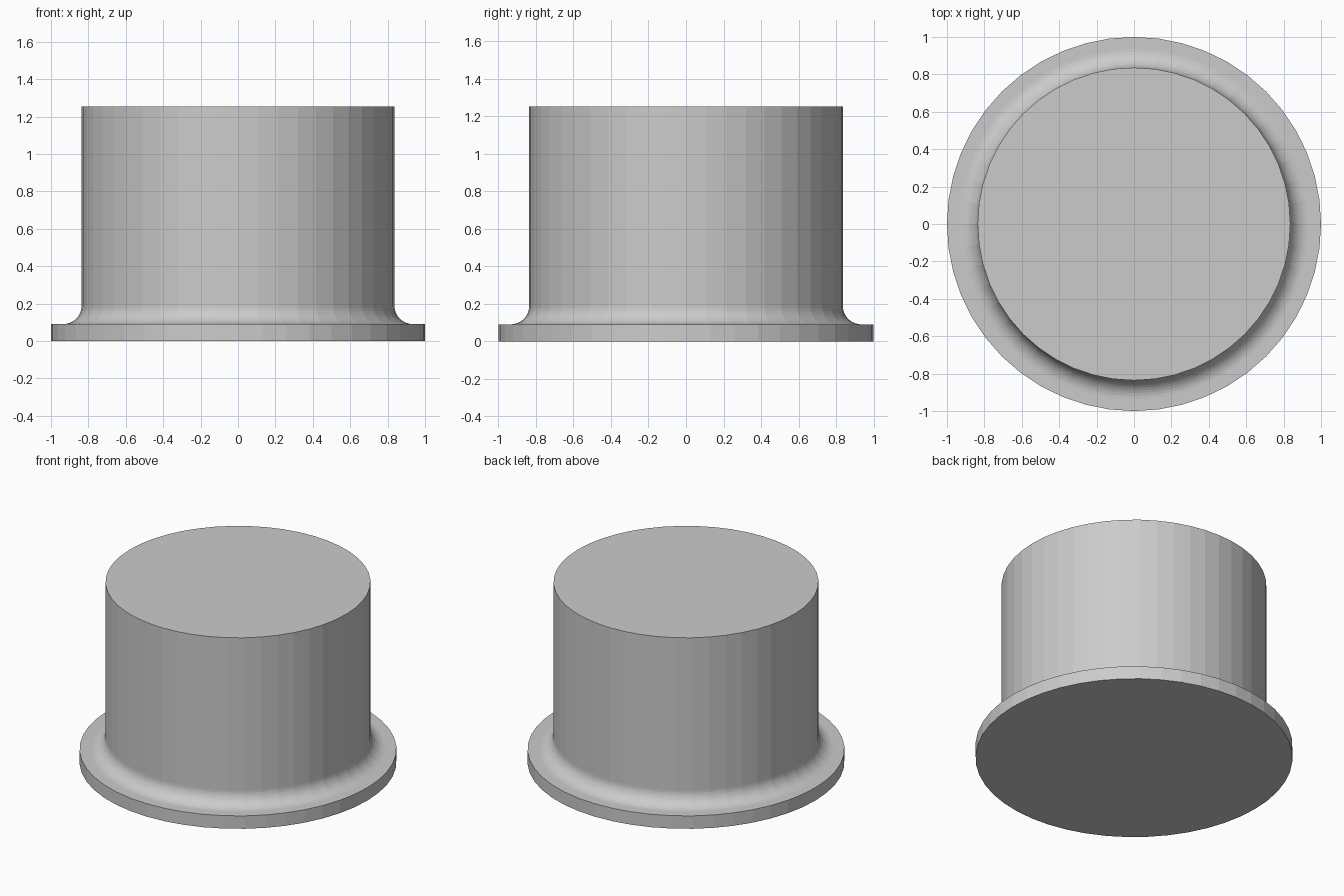
import bpy, bmesh
from math import sin, cos, pi

if "Cube" in bpy.data.objects:
    bpy.data.objects.remove(bpy.data.objects["Cube"])

SIDES = 48
BASE_R, BASE_H = 1.0, 0.09
BODY_R, TOP_Z = 0.836, 1.253
FILLET, STEPS = 0.1, 10

# Half profile: flange edge, concave fillet, straight wall
profile = [(BASE_R, 0.0), (BASE_R, BASE_H)]
for i in range(STEPS + 1):
    a = i / STEPS * pi / 2
    profile.append((BODY_R + FILLET * (1 - sin(a)), BASE_H + FILLET * (1 - cos(a))))
profile.append((BODY_R, TOP_Z))

# Revolve the profile and cap both ends
bm = bmesh.new()
rings = [[bm.verts.new((r * cos(2 * pi * k / SIDES), r * sin(2 * pi * k / SIDES), z))
          for k in range(SIDES)] for r, z in profile]
for lower, upper in zip(rings, rings[1:]):
    for k in range(SIDES):
        n = (k + 1) % SIDES
        bm.faces.new((lower[k], lower[n], upper[n], upper[k]))
bm.faces.new(rings[0][::-1])
bm.faces.new(rings[-1])

mesh = bpy.data.meshes.new("flanged_plug")
bm.to_mesh(mesh)
bm.free()
plug = bpy.data.objects.new("flanged_plug", mesh)
bpy.context.collection.objects.link(plug)
